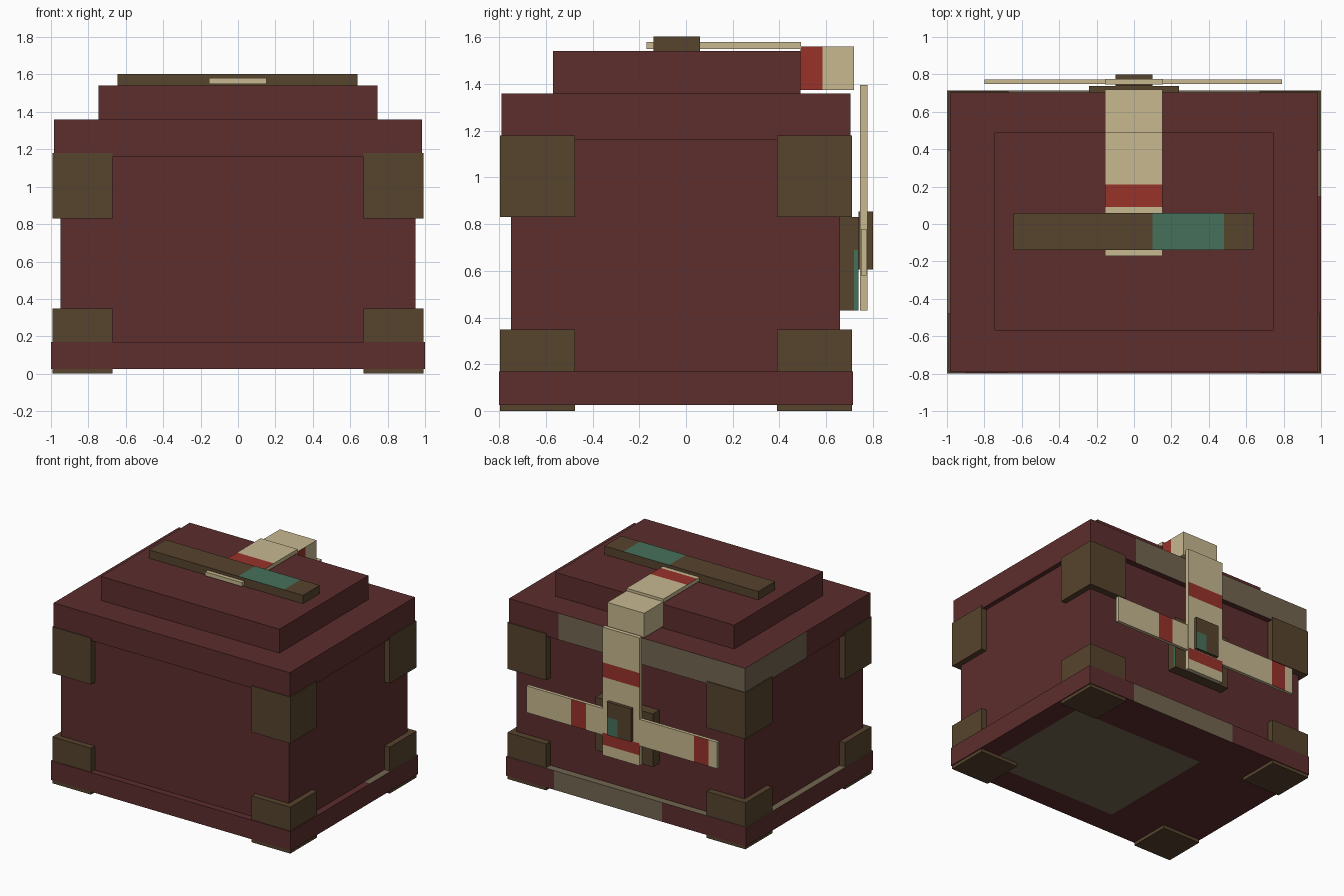
import bpy
import bmesh
from mathutils import Vector

if "Cube" in bpy.data.objects:
    bpy.data.objects.remove(bpy.data.objects["Cube"], do_unlink=True)


def linear(v):
    v /= 255
    return v / 12.92 if v <= 0.04045 else ((v + 0.055) / 1.055) ** 2.4


def material(name, r, g, b):
    m = bpy.data.materials.new(name)
    m.use_nodes = True
    colour = (linear(r), linear(g), linear(b), 1)
    m.diffuse_color = colour
    bsdf = m.node_tree.nodes["Principled BSDF"]
    bsdf.inputs["Base Color"].default_value = colour
    bsdf.inputs["Roughness"].default_value = 0.9
    return m


MAROON = material("maroon", 93, 45, 45)
BROWN = material("brown", 87, 67, 45)
CREAM = material("cream", 199, 184, 144)
RED = material("red", 153, 50, 42)
TEAL = material("teal", 70, 113, 91)
TAUPE = material("taupe", 115, 102, 81)

NORMALS = {"+x": (1, 0, 0), "-x": (-1, 0, 0), "+y": (0, 1, 0),
           "+z": (0, 0, 1), "-z": (0, 0, -1)}


def region(mat, side, **limits):
    """Painted area on one side of a box, limited along the named axes."""
    return mat, Vector(NORMALS[side]), {"xyz".index(k): v for k, v in limits.items()}


def box(name, x, y, z, mat, *regions):
    bm = bmesh.new()
    bmesh.ops.create_cube(bm, size=1)
    for v in bm.verts:
        v.co = [sum(r) / 2 + c * (r[1] - r[0]) for r, c in zip((x, y, z), v.co)]
    # Cut along the borders of every painted area
    for _, _, limits in regions:
        for axis, ends in limits.items():
            for end in ends:
                point = Vector((0, 0, 0))
                point[axis] = end
                direction = Vector((0, 0, 0))
                direction[axis] = 1
                geom = bm.verts[:] + bm.edges[:] + bm.faces[:]
                bmesh.ops.bisect_plane(bm, geom=geom, plane_co=point, plane_no=direction)
    bm.normal_update()
    mats = [mat]
    for paint, normal, limits in regions:
        if paint not in mats:
            mats.append(paint)
        for f in bm.faces:
            c = f.calc_center_median()
            if f.normal.dot(normal) > 0.9 and all(a < c[i] < b for i, (a, b) in limits.items()):
                f.material_index = mats.index(paint)
    mesh = bpy.data.meshes.new(name)
    bm.to_mesh(mesh)
    bm.free()
    for m in mats:
        mesh.materials.append(m)
    obj = bpy.data.objects.new(name, mesh)
    bpy.context.collection.objects.link(obj)
    return obj


FAR = 9

# Chest body, base and stepped lid
box("chest_body", (-0.95, 0.95), (-0.75, 0.66), (0.04, 1.2), MAROON)
box("base", (-1, 1), (-0.8, 0.715), (0.025, 0.17), MAROON,
    region(TAUPE, "+z", x=(-FAR, -0.9)),
    region(TAUPE, "+z", y=(0.15, FAR)),
    region(TAUPE, "+y", x=(-0.3, 0.6)),
    region(TAUPE, "-z", x=(-0.3, 0.83), y=(-0.6, 0.36)))
box("lid", (-0.985, 0.985), (-0.79, 0.703), (1.16, 1.36), MAROON,
    region(TAUPE, "+y", x=(-FAR, 0.57)),
    region(TAUPE, "-x", y=(-0.03, FAR)))
box("lid_step", (-0.745, 0.745), (-0.57, 0.49), (1.35, 1.54), MAROON)

# Corner guards, upper and lower
for level, z in (("upper", (0.83, 1.18)), ("lower", (0, 0.35))):
    for depth, y in (("front", (-0.795, -0.475)), ("back", (0.39, 0.71))):
        for side, x in (("left", (0.67, 0.993)), ("right", (-0.993, -0.67))):
            box(f"{level}_{depth}_{side}_corner", x, y, z, BROWN)

# Crossbar and strap on the lid
box("lid_crossbar", (-0.645, 0.64), (-0.14, 0.06), (1.54, 1.603), BROWN,
    region(TEAL, "+z", x=(0.1, 0.48)))
box("lid_strap", (-0.155, 0.152), (-0.17, 0.492), (1.55, 1.58), CREAM,
    region(RED, "+z", y=(0.09, 0.21)))
box("strap_hinge", (-0.155, 0.152), (0.49, 0.72), (1.375, 1.56), CREAM,
    region(RED, "+x", y=(0.4, 0.585)))

# Crossed straps on the back
box("vertical_strap", (-0.155, 0.155), (0.745, 0.776), (0.43, 1.395), CREAM,
    region(RED, "+y", z=(1.02, 1.13)),
    region(RED, "+y", z=(0.51, 0.6)))
box("horizontal_strap", (-0.8, 0.79), (0.748, 0.773), (0.58, 0.78), CREAM,
    region(RED, "+y", x=(0.295, 0.42)),
    region(RED, "+y", x=(-0.73, -0.61)))

# Lock plate and clasp
box("lock_plate", (-0.24, 0.24), (0.65, 0.738), (0.43, 0.83), BROWN,
    region(TEAL, "+x", y=(0.72, FAR), z=(0.43, 0.69)))
box("lock_clasp", (-0.1, 0.1), (0.738, 0.8), (0.605, 0.855), BROWN,
    region(TEAL, "+y", x=(0.01, FAR), z=(0, 0.74)))
